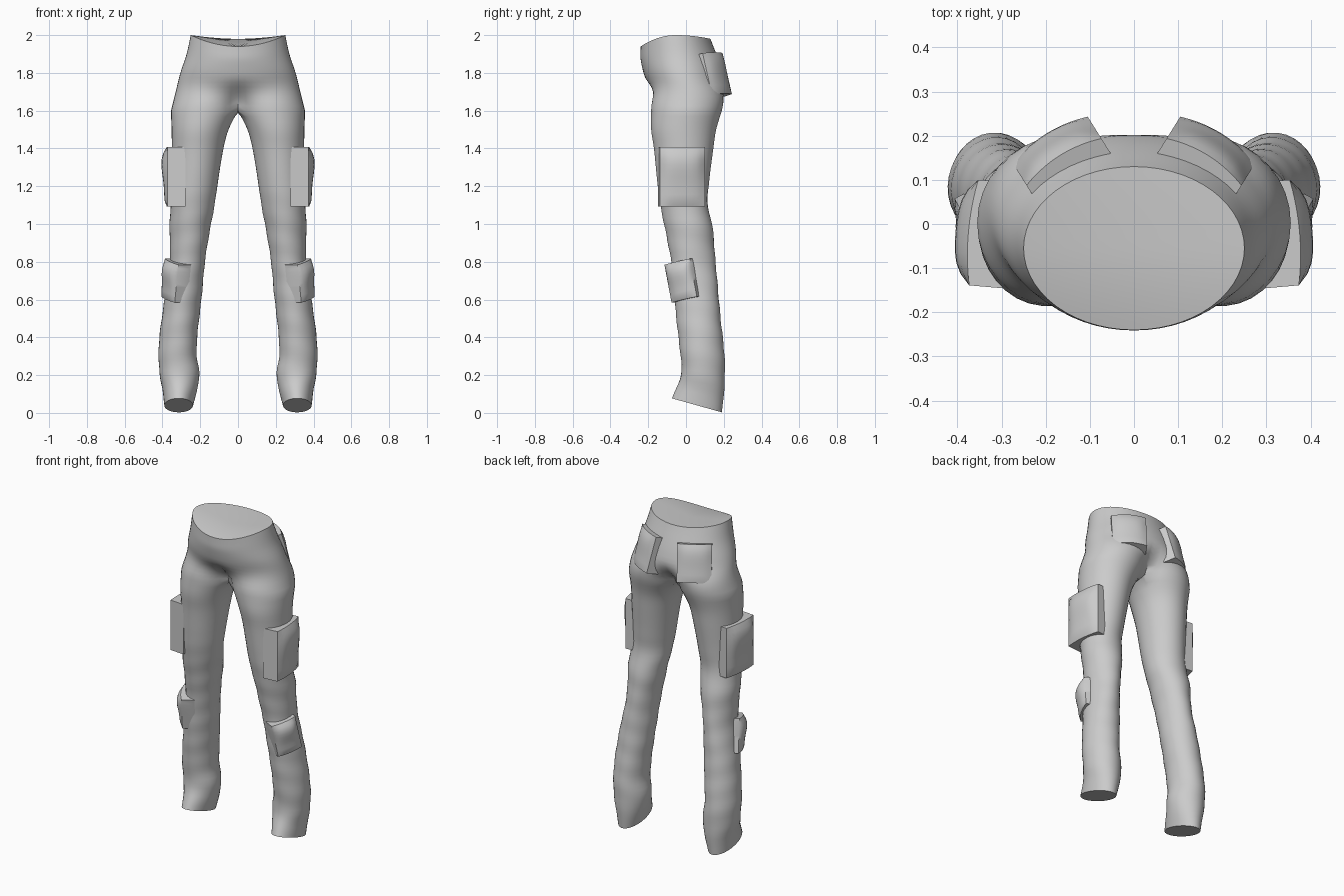
import bpy, bmesh, math
from mathutils import Vector

if "Cube" in bpy.data.objects:
    bpy.data.objects.remove(bpy.data.objects["Cube"])

cloth = bpy.data.materials.new("grey cloth")
cloth.diffuse_color = (0.6, 0.6, 0.6, 1)
cloth.use_nodes = True
cloth.node_tree.nodes["Principled BSDF"].inputs["Base Color"].default_value = cloth.diffuse_color

# Hip rows: z, half width, front y, back y
HIPS = [(2.0, .25, -.24, .13), (1.9, .272, -.24, .165), (1.8, .305, -.225, .195),
        (1.7, .33, -.19, .215), (1.6, .355, -.185, .19)]
# Leg rows: z, inner x, outer x, front y, back y
LEGS = [(1.6, 0, .355, -.185, .19), (1.5, .05, .352, -.185, .16), (1.4, .077, .35, -.17, .145),
        (1.2, .11, .352, -.15, .12), (1.1, .125, .357, -.135, .115), (1.0, .142, .362, -.115, .14),
        (.8, .175, .36, -.08, .155), (.6, .195, .39, -.06, .175), (.4, .215, .415, -.04, .195),
        (.3, .218, .42, -.03, .203), (.2, .205, .415, -.025, .205), (.12, .218, .40, -.045, .2),
        (.04, .238, .39, -.075, .19)]
OUTER, INNER = 29, 9          # points round the outside, and along the inseam


def smoothstep(t):
    t = min(max(t, 0), 1)
    return t * t * (3 - 2 * t)


def sample(rows, z):
    """Smooth interpolation of a table of rows that runs downwards."""
    i = 0
    while i < len(rows) - 2 and z < rows[i + 1][0]:
        i += 1
    a, b = rows[i], rows[i + 1]
    p, n = rows[max(i - 1, 0)], rows[min(i + 2, len(rows) - 1)]
    h = b[0] - a[0]
    t = (z - a[0]) / h
    out = []
    for k in range(1, len(a)):
        ma = (b[k] - p[k]) / (b[0] - p[0]) * h
        mb = (n[k] - a[k]) / (n[0] - a[0]) * h
        out.append((2*t**3 - 3*t*t + 1) * a[k] + (t**3 - 2*t*t + t) * ma
                   + (3*t*t - 2*t**3) * b[k] + (t**3 - t*t) * mb)
    return out


def hip_ring(z):
    """Half ring from front centre to back centre, splitting into a leg shape lower down."""
    hw, yf, yb = sample(HIPS, z)
    cy, ry = (yf + yb) / 2, (yb - yf) / 2
    w = smoothstep((1.78 - z) / .18)
    dip = smoothstep((z - 1.8) / .2)
    ring = []
    for i in range(OUTER):
        s = 2 * i / (OUTER - 1) - 1
        a, b = math.radians(150 * s), math.radians(90 * s)
        x = (1 - w) * hw * math.cos(b) + w * hw / 2 * (1 + math.cos(a))
        y = cy + ry * ((1 - w) * math.sin(b) + w * math.sin(a))
        drop = (.06 if s < 0 else .02) * math.sin(b) ** 2 * dip
        ring.append((0 if abs(s) > .999 else x, y, z - drop))
    return ring


def leg_ring(z):
    xi, xo, yf, yb = sample(LEGS, z)
    cx, rx, cy, ry = (xi + xo) / 2, (xo - xi) / 2, (yf + yb) / 2, (yb - yf) / 2
    angles = [-150 + 300 * i / (OUTER - 1) for i in range(OUTER)]
    angles += [150 + 60 * (i + 1) / (INNER + 1) for i in range(INNER)]
    fold = smoothstep((1.3 - z) / .3) * smoothstep((z - .04) / .15)
    tilt = -.28 * smoothstep((.3 - z) / .26)
    ring = []
    for d in angles:
        a = math.radians(d)
        r = 1 + .025 * fold * math.sin(17 * z + 2 * a) * math.cos(29 * z - a)
        y = ry * r * math.sin(a)
        ring.append((cx + rx * r * math.cos(a), cy + y, z + tilt * y))
    return ring


def finish(bm, name, angle):
    bmesh.ops.recalc_face_normals(bm, faces=bm.faces)
    me = bpy.data.meshes.new(name)
    bm.to_mesh(me)
    bm.free()
    me.materials.append(cloth)
    ob = bpy.data.objects.new(name, me)
    bpy.context.collection.objects.link(ob)
    # Mirror to the other side
    mod = ob.modifiers.new("mirror", 'MIRROR')
    mod.merge_threshold = .0005
    bpy.ops.object.select_all(action='DESELECT')
    ob.select_set(True)
    bpy.context.view_layer.objects.active = ob
    bpy.ops.object.modifier_apply(modifier="mirror")
    bpy.ops.object.shade_smooth_by_angle(angle=math.radians(angle))
    return ob


def trousers():
    bm = bmesh.new()
    new = lambda pts: [bm.verts.new(p) for p in pts]
    # Hips, from waist to crotch
    rows = [new(hip_ring(2 - .4 * i / 16)) for i in range(17)]
    for a, b in zip(rows, rows[1:]):
        for i in range(OUTER - 1):
            bm.faces.new((a[i], a[i + 1], b[i + 1], b[i]))
    # Crotch seam closes the first leg ring
    first = rows[-1]
    f, k = first[0].co, first[-1].co
    seam = []
    for i in range(INNER):
        t = (i + 1) / (INNER + 1)
        p = k.lerp(f, t)
        seam.append((0, p.y, p.z - .012 * math.sin(math.pi * t)))
    ring = first + new(seam)
    # Leg
    for i in range(1, 53):
        nxt = new(leg_ring(1.6 - 1.56 * i / 52))
        for j in range(len(ring)):
            m = (j + 1) % len(ring)
            bm.faces.new((ring[j], ring[m], nxt[m], nxt[j]))
        ring = nxt
    # Closed hem
    bm.faces.new(ring)
    # Closed waist, in strips out from the centre line
    waist = rows[0]
    f, k = waist[0].co, waist[-1].co
    mid = [waist[0]]
    for v in waist[1:-1]:
        t = (v.co.y - f.y) / (k.y - f.y)
        mid.append(bm.verts.new((0, v.co.y, f.z + (k.z - f.z) * t)))
    mid.append(waist[-1])
    for i in range(OUTER - 1):
        quad = []
        for v in (waist[i], waist[i + 1], mid[i + 1], mid[i]):
            if v not in quad:
                quad.append(v)
        bm.faces.new(quad)
    return finish(bm, "trousers", 50)


def pocket(name, centre, azimuth, w, h, edge, bulge, bend, back, roll=0, lean=0):
    """Padded patch: outer face bulges, sides run back into the cloth."""
    az, ro, le = (math.radians(v) for v in (azimuth, roll, lean))
    n = Vector((math.cos(az), math.sin(az), 0))
    t = Vector((-math.sin(az), math.cos(az), 0))
    up = Vector((0, 0, 1)) * math.cos(le) - n * math.sin(le)
    n = t.cross(up)
    t, up = t * math.cos(ro) + up * math.sin(ro), up * math.cos(ro) - t * math.sin(ro)
    bm = bmesh.new()
    N = 10

    def layer(front):
        grid = []
        for j in range(N + 1):
            v = 2 * j / N - 1
            row = []
            for i in range(N + 1):
                u = 2 * i / N - 1
                # fullest part sits under the flap
                pad = (1 - u ** 4) * (1 - abs(v) ** 5) * (.75 + .25 * math.sin(3 * v))
                d = edge + bulge * pad if front else -back
                p = Vector(centre) + t * (u * w / 2) + up * (v * h / 2) + n * (d - bend * u * u)
                row.append(bm.verts.new(p))
            grid.append(row)
        for j in range(N):
            for i in range(N):
                bm.faces.new((grid[j][i], grid[j][i + 1], grid[j + 1][i + 1], grid[j + 1][i]))
        return (grid[0] + [r[-1] for r in grid[1:]] + grid[-1][-2::-1]
                + [r[0] for r in grid[-2:0:-1]])

    a, b = layer(True), layer(False)
    for i in range(len(a)):
        m = (i + 1) % len(a)
        bm.faces.new((a[i], a[m], b[m], b[i]))
    return finish(bm, name, 45)


trousers()
pocket("thigh_pockets", (.355, -.02, 1.25), 5, .24, .315, .02, .03, .012, .075)
pocket("shin_pockets", (.358, -.027, .70), -28, .155, .205, .015, .025, .012, .06, roll=12)
pocket("back_pockets", (.172, .162, 1.795), 58, .2, .225, .022, .012, .018, .05, lean=15)
